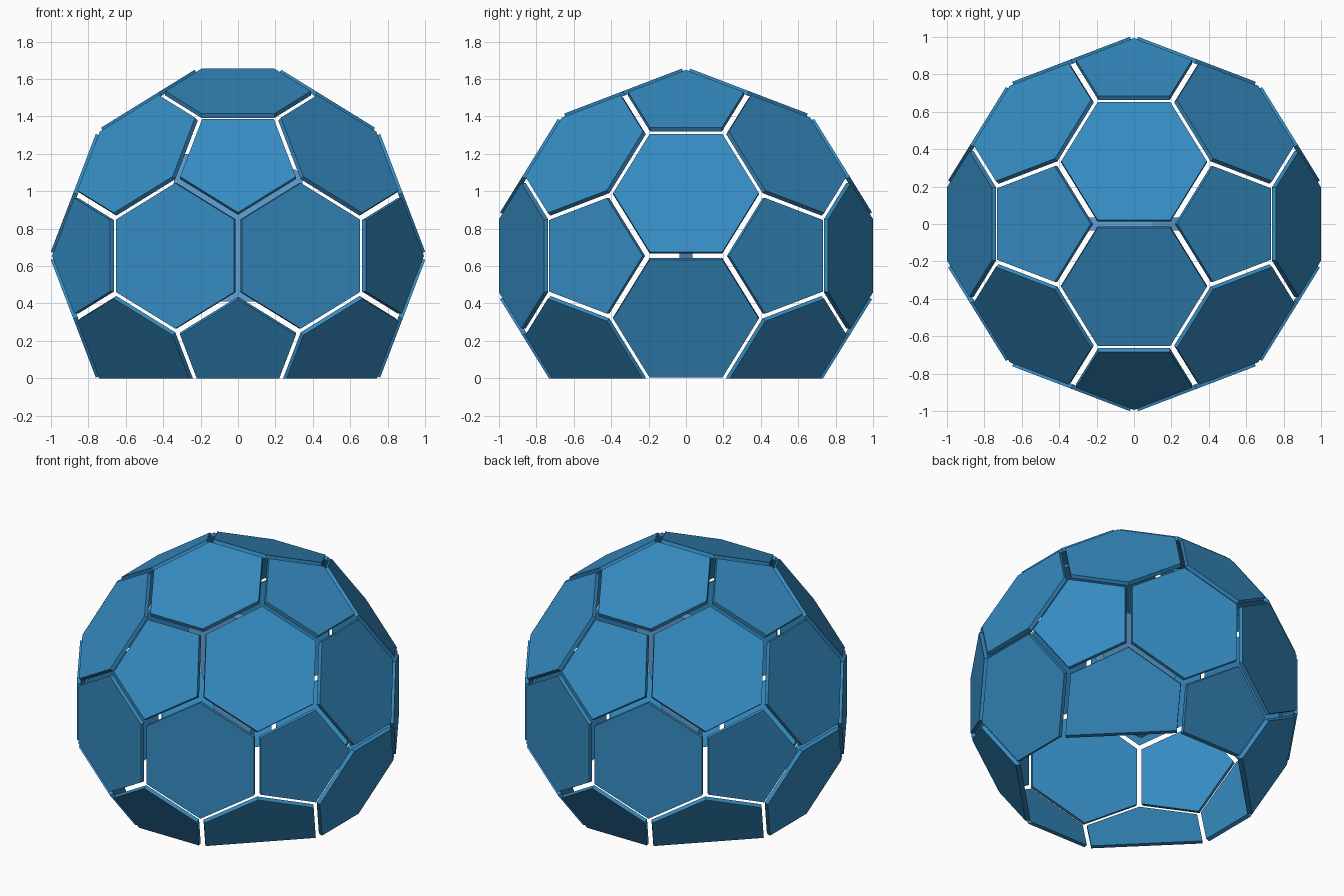
import bpy, bmesh, math
from itertools import combinations, permutations
from mathutils import Vector

if "Cube" in bpy.data.objects:
    bpy.data.objects.remove(bpy.data.objects["Cube"])

PHI = (1 + math.sqrt(5)) / 2
MID_RADIUS = 1.009      # radius to the middle of the hexagon-hexagon edges
CENTRE = Vector((0, 0, 0.655))
GAP = 0.023             # inset of every panel edge
THICK = 0.025


def material(name, rgb):
    m = bpy.data.materials.new(name)
    m.diffuse_color = (*rgb, 1)
    m.use_nodes = True
    m.node_tree.nodes["Principled BSDF"].inputs["Base Color"].default_value = m.diffuse_color
    return m


def finish(bm, name, mat):
    bmesh.ops.recalc_face_normals(bm, faces=bm.faces)
    mesh = bpy.data.meshes.new(name)
    bm.to_mesh(mesh)
    bm.free()
    mesh.materials.append(mat)
    bpy.context.collection.objects.link(bpy.data.objects.new(name, mesh))


def prism(bm, outline, offset):
    """Solid between an outline and its copy moved by offset."""
    a = [bm.verts.new(p) for p in outline]
    b = [bm.verts.new(p + offset) for p in outline]
    bm.faces.new(a)
    bm.faces.new(b[::-1])
    for i in range(len(a)):
        j = (i + 1) % len(a)
        bm.faces.new((a[j], a[i], b[i], b[j]))


def panel(points, name, mat):
    """Flat plate with inset edges, cut off at the ground."""
    c = sum(points, Vector()) / len(points)
    n = c.normalized()
    u = (points[0] - c).normalized()
    w = n.cross(u)
    points = sorted(points, key=lambda p: math.atan2((p - c).dot(w), (p - c).dot(u)))
    apothem = ((points[0] + points[1]) / 2 - c).length
    s = 1 - GAP / apothem
    outline = [CENTRE + c + (p - c) * s for p in points]
    if max(p.z for p in outline) < 0.03:
        return
    bm = bmesh.new()
    prism(bm, outline, -n * THICK)
    bmesh.ops.bisect_plane(bm, geom=bm.verts[:] + bm.edges[:] + bm.faces[:],
                           plane_co=(0, 0, 0), plane_no=(0, 0, 1), clear_inner=True)
    bmesh.ops.holes_fill(bm, edges=[e for e in bm.edges if e.is_boundary])
    finish(bm, name, mat)


blue = material("panel_blue", (0.036, 0.26, 0.54))
light = material("light_blue", (0.12, 0.36, 0.68))

# Icosahedron corners, scaled so its edge middles sit at MID_RADIUS
k = MID_RADIUS / PHI
corners = [Vector(v) * k for a in (-1, 1) for b in (-PHI, PHI)
           for v in ((a, 0, b), (b, a, 0), (0, b, a))]


def near(a, b):
    return (a - b).length < 2.1 * k


# Pentagon panels around each corner
for i, v in enumerate(corners):
    ring = [v.lerp(o, 1 / 3) for o in corners if o is not v and near(o, v)]
    panel(ring, f"pentagon_panel_{i + 1}", blue)

# Hexagon panels in each triangle
tris = [t for t in combinations(corners, 3)
        if all(near(a, b) for a, b in combinations(t, 2))]
for i, t in enumerate(tris):
    panel([a.lerp(b, 1 / 3) for a, b in permutations(t, 2)], f"hexagon_panel_{i + 1}", blue)

# Flat plate inside the shell
shape = [(-0.09, 0.41), (0.09, 0.41), (0.35, 1.0), (0.34, 1.1), (0.1, 1.2), (-0.32, 1.2), (-0.35, 1.0)]
bm = bmesh.new()
prism(bm, [Vector((x, -0.035, z)) for x, z in shape], Vector((0, 0.07, 0)))
finish(bm, "inner_plate", light)
